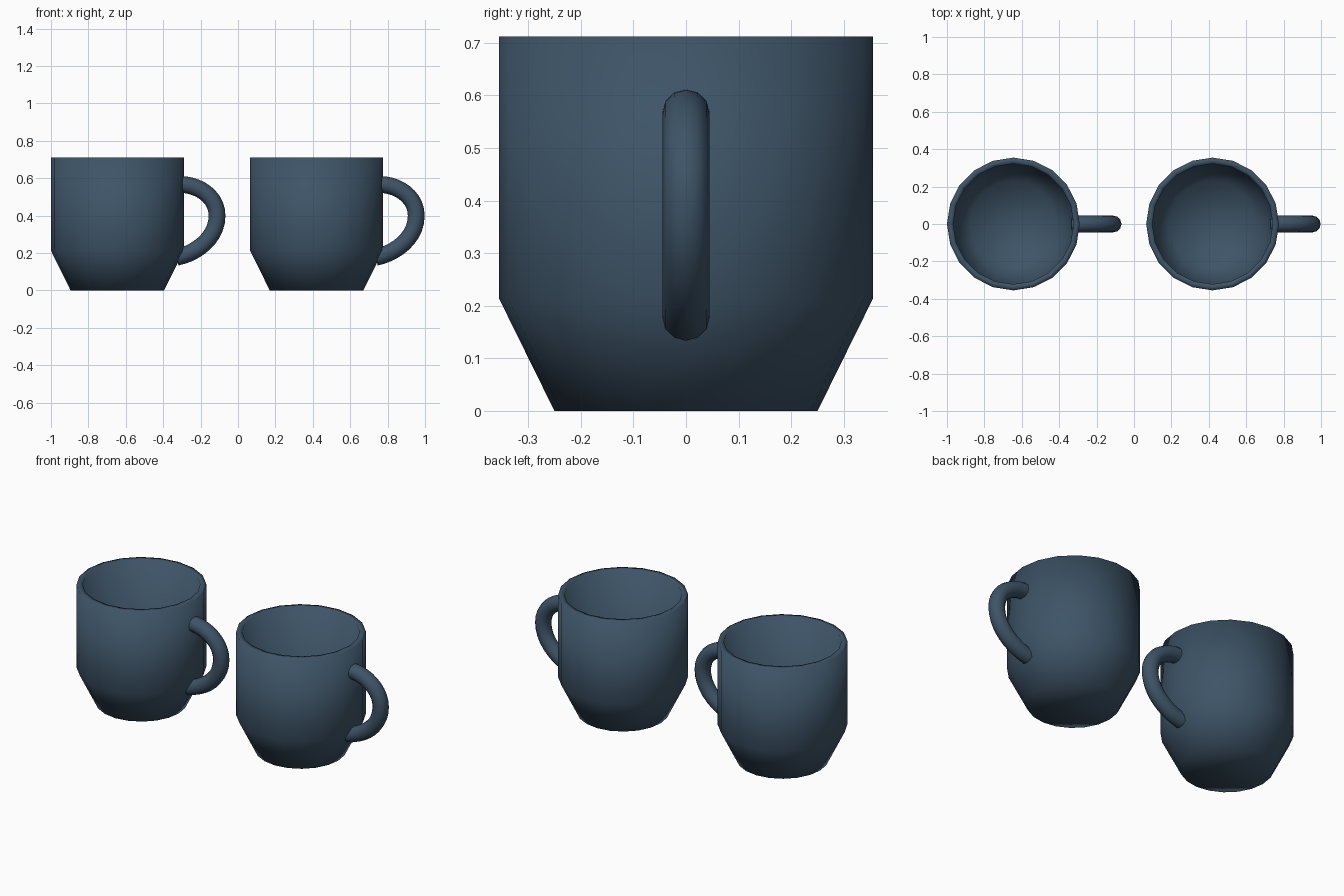
import bpy
import bmesh
from math import cos, sin, tau

cube = bpy.data.objects.get("Cube")
if cube:
    bpy.data.objects.remove(cube, do_unlink=True)

SIDES = 20
MUG_CENTRES = {"left": 0.42, "right": -0.645}

glaze = bpy.data.materials.new("slate blue glaze")
colour = (0.047, 0.088, 0.135, 1)
glaze.diffuse_color = colour
glaze.use_nodes = True
glaze.node_tree.nodes["Principled BSDF"].inputs["Base Color"].default_value = colour


def add_object(name, data, x):
    obj = bpy.data.objects.new(name, data)
    obj.location.x = x
    bpy.context.collection.objects.link(obj)
    data.materials.append(glaze)
    return obj


def lathe_cup():
    """Spin an outer and inner wall profile, closed by two flat floors."""
    profile = [(0.25, 0), (0.355, 0.213), (0.355, 0.712),
               (0.322, 0.712), (0.322, 0.22), (0.228, 0.03)]
    bm = bmesh.new()
    rings = [[bm.verts.new((r * cos(tau * i / SIDES), r * sin(tau * i / SIDES), z))
              for i in range(SIDES)] for r, z in profile]
    for low, high in zip(rings, rings[1:]):
        for i in range(SIDES):
            j = (i + 1) % SIDES
            bm.faces.new((low[i], low[j], high[j], high[i]))
    bm.faces.new(rings[0][::-1])
    bm.faces.new(rings[-1])
    for face in bm.faces:
        face.smooth = True
    mesh = bpy.data.meshes.new("cup")
    bm.to_mesh(mesh)
    bm.free()
    return mesh


def handle_curve():
    """Round tube along a lopsided C in the xz plane."""
    curve = bpy.data.curves.new("handle", "CURVE")
    curve.dimensions = "3D"
    curve.bevel_depth = 0.045
    curve.bevel_resolution = 4
    curve.resolution_u = 10
    curve.use_fill_caps = True
    spline = curve.splines.new("BEZIER")
    # each knot: point, incoming handle, outgoing handle
    knots = [((0.335, 0.567), (0.30, 0.567), (0.43, 0.567)),
             ((0.533, 0.40), (0.533, 0.505), (0.533, 0.28)),
             ((0.318, 0.178), (0.42, 0.198), (0.28, 0.17))]
    spline.bezier_points.add(len(knots) - 1)
    for point, knot in zip(spline.bezier_points, knots):
        point.handle_left_type = point.handle_right_type = "FREE"
        co, left, right = [(x, 0, z) for x, z in knot]
        point.co, point.handle_left, point.handle_right = co, left, right
    return curve


# Two matching mugs side by side
for side, x in MUG_CENTRES.items():
    add_object(side + "_mug_cup", lathe_cup(), x)
    add_object(side + "_mug_handle", handle_curve(), x)
